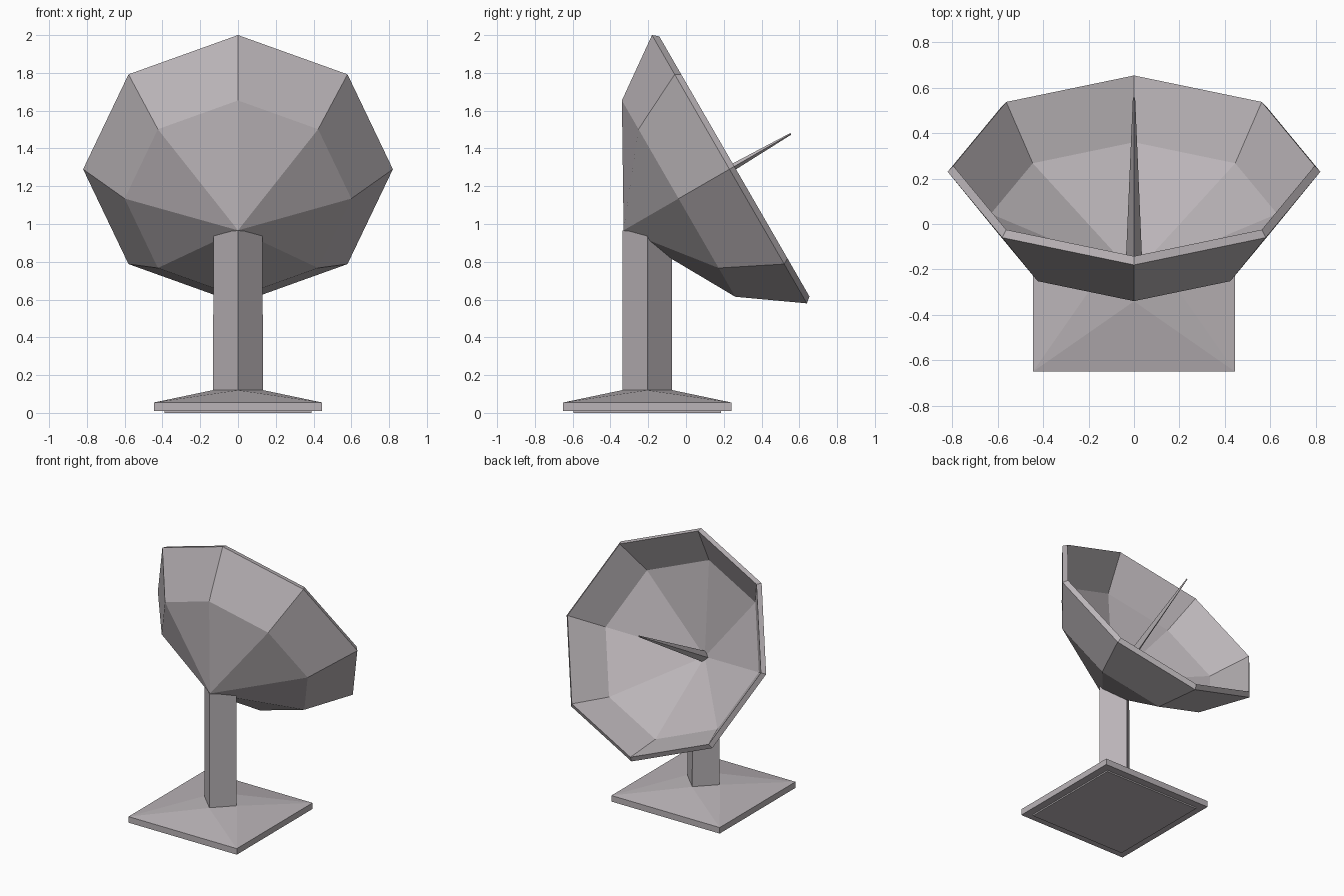
import bpy, bmesh, math
from mathutils import Matrix, Vector

cube = bpy.data.objects.get("Cube")
if cube:
    bpy.data.objects.remove(cube, do_unlink=True)


def make_material(name, rgb):
    mat = bpy.data.materials.new(name)
    mat.use_nodes = True
    mat.diffuse_color = (*rgb, 1)
    mat.node_tree.nodes["Principled BSDF"].inputs["Base Color"].default_value = (*rgb, 1)
    return mat


grey = make_material("warm grey", (0.49, 0.455, 0.475))
STAND_Y = -0.205


def finish(name, bm, mat):
    bmesh.ops.recalc_face_normals(bm, faces=bm.faces)
    mesh = bpy.data.meshes.new(name)
    bm.to_mesh(mesh)
    bm.free()
    mesh.materials.append(mat)
    obj = bpy.data.objects.new(name, mesh)
    bpy.context.collection.objects.link(obj)
    return obj


def revolve(name, profile, sides, matrix, mat):
    """Faceted turned solid from (height, radius) points, closed at both ends."""
    bm = bmesh.new()
    rings = []
    for h, r in profile:
        count = sides if r else 1
        rings.append([bm.verts.new((r * math.cos(i * math.tau / sides),
                                    r * math.sin(i * math.tau / sides), h))
                      for i in range(count)])
    for a, b in zip(rings, rings[1:]):
        for i in range(sides):
            j = (i + 1) % sides
            corners = [a[i % len(a)], a[j % len(a)], b[j % len(b)], b[i % len(b)]]
            bm.faces.new(list(dict.fromkeys(corners)))
    bm.transform(matrix)
    return finish(name, bm, mat)


def hull(name, points, mat):
    """Convex solid around the given points."""
    bm = bmesh.new()
    for p in points:
        bm.verts.new(p)
    bmesh.ops.convex_hull(bm, input=bm.verts)
    bmesh.ops.dissolve_limit(bm, angle_limit=0.01, verts=bm.verts, edges=bm.edges)
    return finish(name, bm, mat)


def square(half, z):
    return [Vector((sx * half, STAND_Y + sy * half, z)) for sx in (-1, 1) for sy in (-1, 1)]


def diamond(half, z):
    return [Vector((x * half, STAND_Y + y * half, z))
            for x, y in ((0, -1), (1, 0), (0, 1), (-1, 0))]


# Base: thin foot plate, then a slab rising to the post
hull("foot_plate", square(0.39, 0) + square(0.39, 0.012), grey)
hull("base", square(0.445, 0.01) + square(0.445, 0.055) + diamond(0.135, 0.12), grey)

# Post: diamond section, top sloped to stay within the dish shell
post_top = diamond(0.13, 0)
for point, z in zip(post_top, (0.965, 0.955, 0.85, 0.955)):
    point.z = z
hull("post", diamond(0.132, 0.11) + post_top, grey)

# Dish: eight-sided shell tilted up toward the back
tilt = Matrix.Translation((0, 0.23, 1.29)) @ Matrix.Rotation(math.radians(-60), 4, "X")
revolve("dish", [(-0.647, 0), (-0.311, 0.6), (0, 0.82),
                 (0.03, 0.795), (-0.214, 0.63), (-0.52, 0)], 8, tilt, grey)

# Antenna spike along the dish axis
revolve("antenna_spike", [(-0.53, 0), (-0.51, 0.038), (0.375, 0.005), (0.375, 0)],
        4, tilt, grey)
